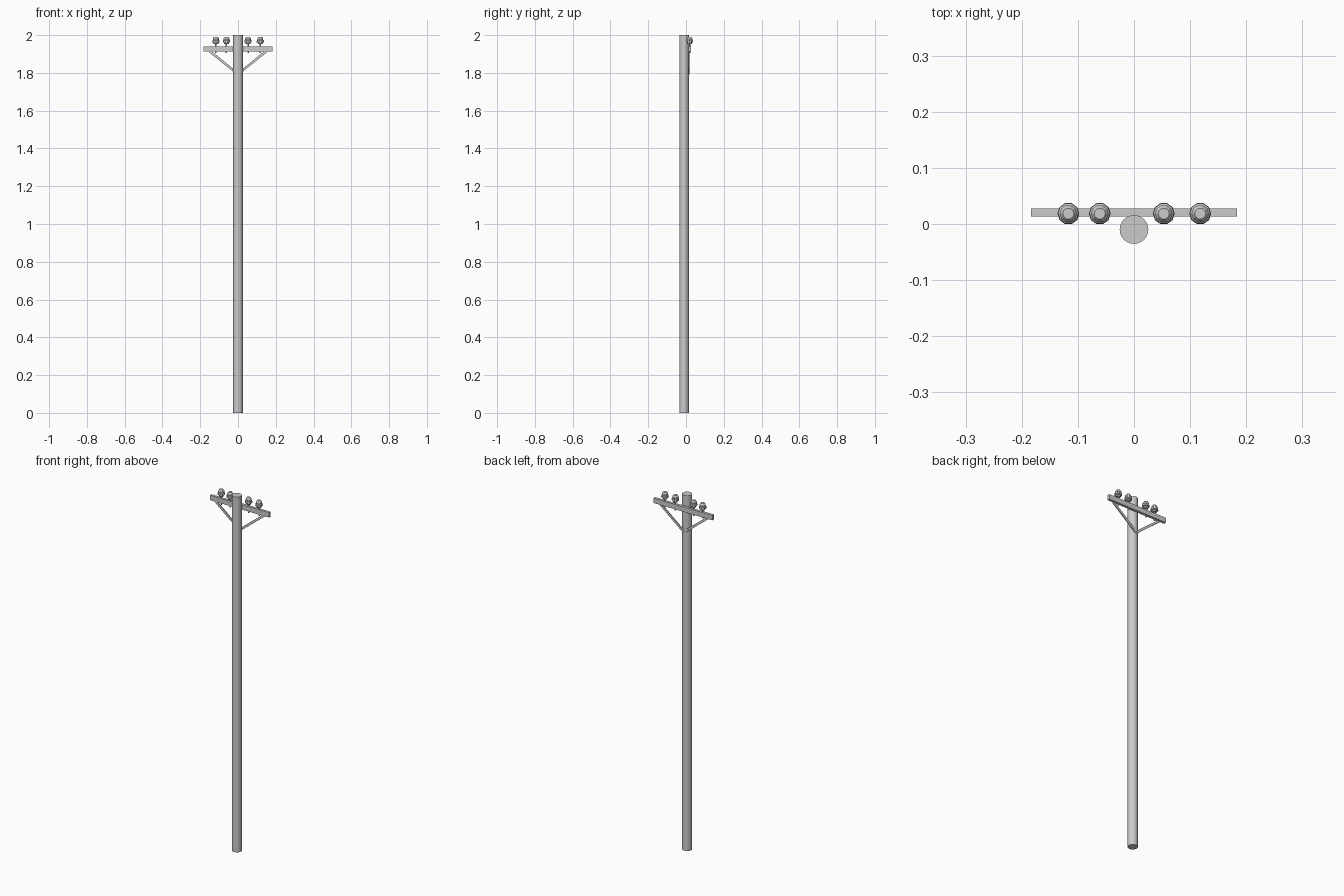
import bpy, bmesh, math
from mathutils import Vector, Matrix

if "Cube" in bpy.data.objects:
    bpy.data.objects.remove(bpy.data.objects["Cube"])


def finish(name, bm):
    bmesh.ops.recalc_face_normals(bm, faces=bm.faces)
    mesh = bpy.data.meshes.new(name)
    bm.to_mesh(mesh)
    bm.free()
    obj = bpy.data.objects.new(name, mesh)
    bpy.context.collection.objects.link(obj)
    return obj


def lathe(name, profile, sides, loc):
    """Spin (radius, z) points into a closed solid."""
    bm = bmesh.new()
    rings = []
    for r, z in profile:
        rings.append([bm.verts.new((loc[0] + r * math.cos(a), loc[1] + r * math.sin(a), loc[2] + z))
                      for a in (2 * math.pi * i / sides for i in range(sides))])
    for low, high in zip(rings, rings[1:]):
        for i in range(sides):
            j = (i + 1) % sides
            bm.faces.new((low[i], low[j], high[j], high[i]))
    bm.faces.new(rings[0][::-1])
    bm.faces.new(rings[-1])
    return finish(name, bm)


def box(name, size, loc, tilt=0.0):
    bm = bmesh.new()
    mat = (Matrix.Translation(loc) @ Matrix.Rotation(tilt, 4, 'Y')
           @ Matrix.Diagonal((*size, 1)))
    bmesh.ops.create_cube(bm, size=1, matrix=mat)
    return finish(name, bm)


# Pole
pole = lathe("pole", [(0.0255, 0), (0.0255, 2)], 24, (0, -0.0098, 0))
bpy.ops.object.select_all(action='DESELECT')
pole.select_set(True)
bpy.context.view_layer.objects.active = pole
bpy.ops.object.shade_smooth_by_angle(angle=math.radians(40))

# Crossarm
box("crossarm", (0.367, 0.0145, 0.028), (0, 0.0205, 1.927))

# Diagonal braces
for side, label in ((-1, "left"), (1, "right")):
    a = Vector((side * 0.148, 0.0165, 1.913))
    b = Vector((side * 0.002, 0.0165, 1.796))
    d = a - b
    box(label + "_brace", (d.length, 0.006, 0.013), (a + b) / 2, math.atan2(-d.z, d.x))

# Insulators and their pins
bell = [(0.012, 0), (0.014, 0.008), (0.0195, 0.010), (0.0185, 0.020),
        (0.0155, 0.023), (0.0155, 0.031), (0.010, 0.039)]
for n, x in enumerate((-0.117, -0.061, 0.053, 0.118), 1):
    lathe(f"insulator_{n}", bell, 10, (x, 0.0185, 1.952))
    lathe(f"insulator_pin_{n}", [(0.004, 0), (0.004, 0.055)], 8, (x, 0.0195, 1.904))
